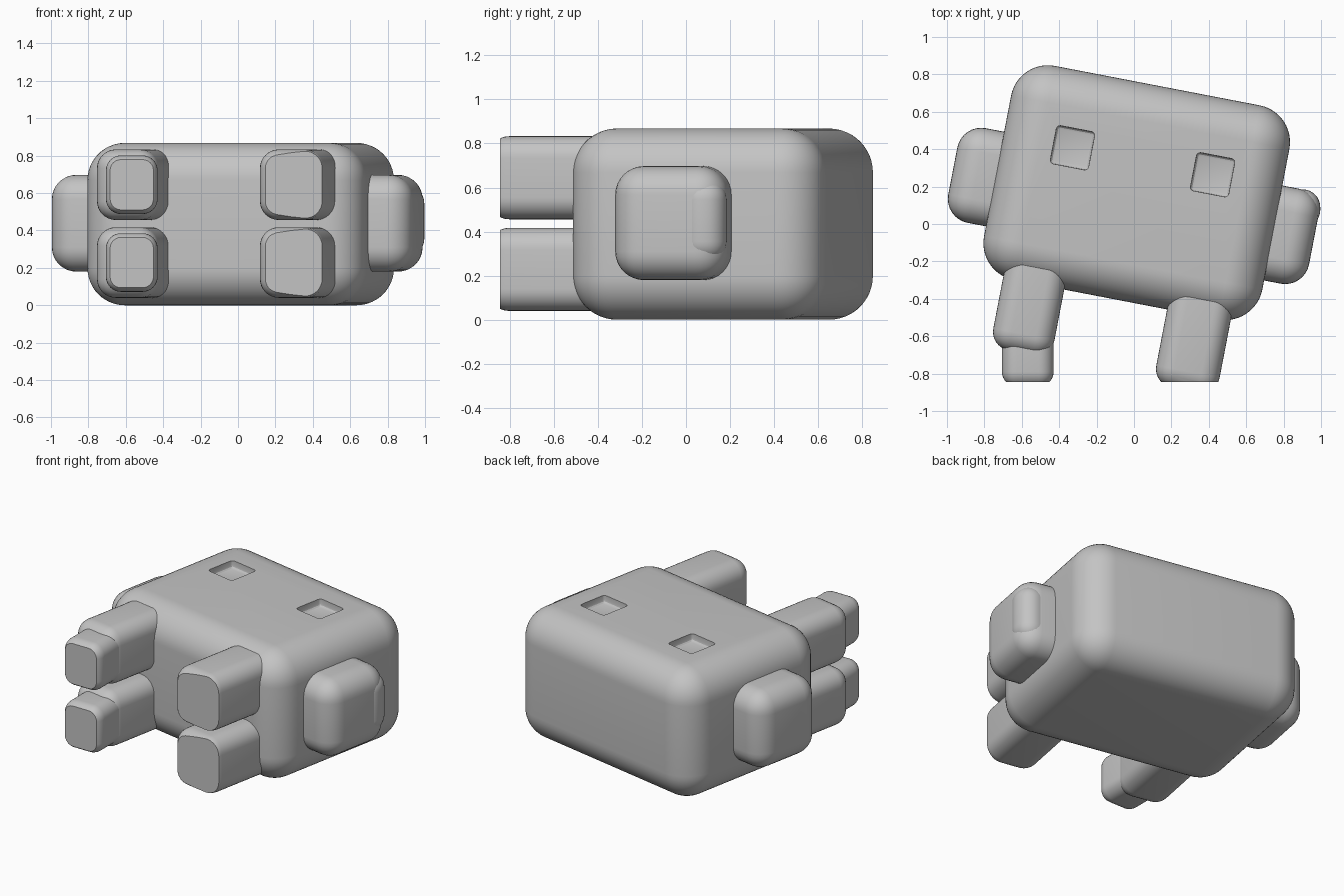
import bpy
import bmesh
import math
from mathutils import Matrix, Vector

cube = bpy.data.objects.get("Cube")
if cube:
    bpy.data.objects.remove(cube, do_unlink=True)

TURN = Matrix.Rotation(math.radians(-10.9), 4, 'Z')   # whole figure is turned
STRAIGHT = Matrix.Identity(4)
FRONT = -0.845                                        # flat plane the feet end on

grey = bpy.data.materials.new("plain_grey")
grey.use_nodes = True
colour = (0.55, 0.55, 0.55, 1)
grey.diffuse_color = colour
grey.node_tree.nodes["Principled BSDF"].inputs["Base Color"].default_value = colour


def rounded_box(name, xs, ys, zs, radius, turn=TURN, segments=8, clip=False):
    """Box given by its ranges, with rounded edges, optionally cut flat in front."""
    bm = bmesh.new()
    bmesh.ops.create_cube(bm, size=1)
    for v in bm.verts:
        v.co = Vector([(lo + hi) / 2 + c * (hi - lo)
                       for c, (lo, hi) in zip(v.co, (xs, ys, zs))])
    bmesh.ops.bevel(bm, geom=bm.edges[:], offset=radius, segments=segments,
                    profile=0.5, affect='EDGES')
    bm.transform(turn)
    if clip:
        bmesh.ops.bisect_plane(bm, geom=bm.verts[:] + bm.edges[:] + bm.faces[:],
                               plane_co=(0, FRONT, 0), plane_no=(0, -1, 0),
                               clear_outer=True)
        bmesh.ops.holes_fill(bm, edges=[e for e in bm.edges if e.is_boundary], sides=0)
    bmesh.ops.recalc_face_normals(bm, faces=bm.faces[:])
    mesh = bpy.data.meshes.new(name)
    bm.to_mesh(mesh)
    bm.free()
    mesh.materials.append(grey)
    obj = bpy.data.objects.new(name, mesh)
    bpy.context.collection.objects.link(obj)
    return obj


def select(obj):
    bpy.ops.object.select_all(action='DESELECT')
    obj.select_set(True)
    bpy.context.view_layer.objects.active = obj


# Body with two square eye sockets sunk into the top
body = rounded_box("body", (-0.775, 0.74), (-0.415, 0.75), (0, 0.868), 0.2, segments=12)
parts = [body]
for side, u in (("right", -0.40), ("left", 0.363)):
    v = 0.338
    cutter = rounded_box(side + "_eye_cutter", (u - 0.104, u + 0.104),
                         (v - 0.104, v + 0.104), (0.818, 1.0), 0.02, segments=3)
    cutter.hide_render = True
    select(body)
    cut = body.modifiers.new(side + "_eye", 'BOOLEAN')
    cut.operation = 'DIFFERENCE'
    cut.solver = 'EXACT'
    cut.object = cutter
    bpy.ops.object.modifier_apply(modifier=cut.name)
    bpy.data.objects.remove(cutter, do_unlink=True)

# Arms, and the raised pad on the outer corner of the left one
parts.append(rounded_box("right_arm", (-1.005, -0.6), (-0.162, 0.353), (0.18, 0.697), 0.13))
parts.append(rounded_box("left_arm", (0.5, 0.96), (-0.165, 0.352), (0.18, 0.697), 0.13))
parts.append(rounded_box("left_arm_pad", (0.75, 0.996), (-0.02, 0.185), (0.26, 0.64),
                         0.095, STRAIGHT))

# Two rows of legs; the right ones end in smaller straight feet
for row, z in (("lower", 0.04), ("upper", 0.456)):
    height = (z, z + 0.377)
    parts.append(rounded_box(row + "_left_leg", (0.26, 0.605), (-0.82, -0.1),
                             height, 0.1, clip=True))
    parts.append(rounded_box(row + "_right_leg", (-0.633, -0.3), (-0.79, -0.1), height, 0.1))
    parts.append(rounded_box(row + "_right_foot", (-0.706, -0.43), (-0.87, -0.5),
                             (z + 0.032, z + 0.345), 0.08, STRAIGHT, clip=True))

for part in parts:
    select(part)
    bpy.ops.object.shade_smooth_by_angle(angle=math.radians(25))
